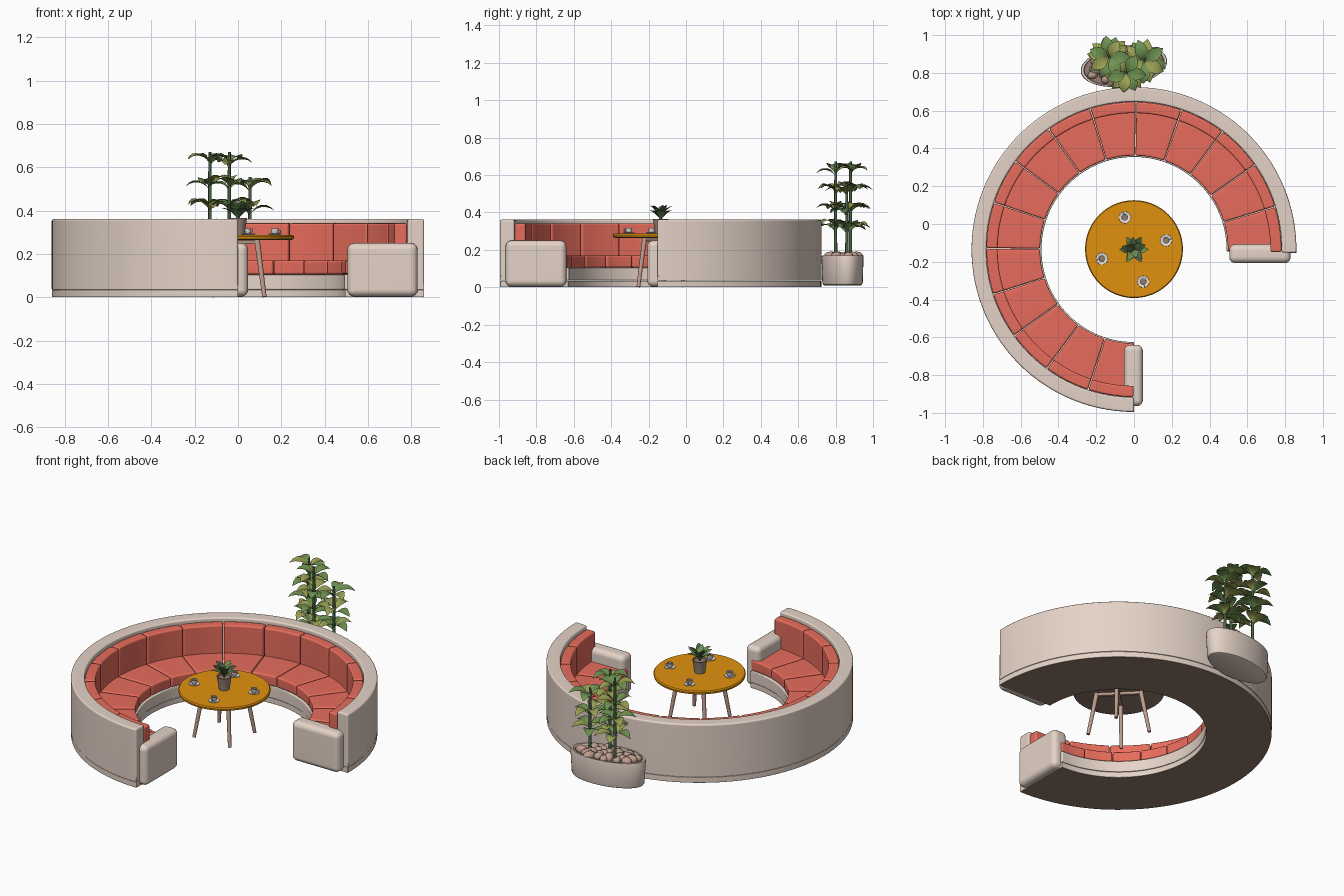
import bpy, bmesh, math, random
from mathutils import Matrix, Vector

random.seed(4)
if "Cube" in bpy.data.objects:
    bpy.data.objects.remove(bpy.data.objects["Cube"])

CY = -0.135                     # centre of the round sofa
START, SPAN, SEATS = -1.2, 271.2, 15


def material(name, r, g, b):
    m = bpy.data.materials.new(name)
    m.use_nodes = True
    m.diffuse_color = (r, g, b, 1)
    bsdf = m.node_tree.nodes["Principled BSDF"]
    bsdf.inputs["Base Color"].default_value = (r, g, b, 1)
    bsdf.inputs["Roughness"].default_value = 0.8
    return m


BEIGE = material("beige fabric", 0.78, 0.65, 0.57)
CORAL = material("coral fabric", 0.82, 0.155, 0.11)
AMBER = material("amber lacquer", 0.75, 0.285, 0.004)
BROWN = material("dark brown", 0.3, 0.2, 0.155)
WOOD = material("pale wood", 0.52, 0.34, 0.27)
CHINA = material("white china", 0.78, 0.75, 0.74)
CLAY = material("brown clay", 0.36, 0.26, 0.215)
GREEN = material("leaf green", 0.16, 0.29, 0.085)
OLIVE = material("leaf olive", 0.32, 0.36, 0.09)
STEM = material("stem green", 0.07, 0.13, 0.06)


def finish(bm, name, mats, loc=(0, 0, 0), rot=0, angle=35, weighted=False):
    """Turn a bmesh into a shaded object."""
    me = bpy.data.meshes.new(name)
    bm.to_mesh(me)
    bm.free()
    for m in mats:
        me.materials.append(m)
    me.shade_smooth()
    me.set_sharp_from_angle(angle=math.radians(angle))
    ob = bpy.data.objects.new(name, me)
    ob.location = loc
    ob.rotation_euler.z = rot
    bpy.context.collection.objects.link(ob)
    if weighted:
        ob.modifiers.new("Even shading", 'WEIGHTED_NORMAL').keep_sharp = True
    return ob


def round_edges(bm, width, segments=3):
    bmesh.ops.recalc_face_normals(bm, faces=bm.faces)
    sharp = [e for e in bm.edges if e.calc_face_angle(0) > 0.6]
    bmesh.ops.bevel(bm, geom=sharp, offset=width, segments=segments,
                    profile=0.5, affect='EDGES')


def arc_block(name, mats, r0, r1, z0, z1, a0, a1, steps, bevel, dark_base=False):
    """Rectangular section swept round the sofa centre."""
    bm = bmesh.new()
    rings = []
    for i in range(steps + 1):
        a = math.radians(a0 + (a1 - a0) * i / steps)
        rings.append([bm.verts.new((r * math.cos(a), r * math.sin(a), z))
                      for r, z in ((r0, z0), (r1, z0), (r1, z1), (r0, z1))])
    for p, q in zip(rings, rings[1:]):
        for k in range(4):
            n = (k + 1) % 4
            bm.faces.new((p[k], p[n], q[n], q[k]))
    bm.faces.new(rings[0])
    bm.faces.new(rings[-1])
    round_edges(bm, bevel)
    if dark_base:
        for f in bm.faces:
            f.material_index = int(f.normal.z < -0.9)
    return finish(bm, name, mats, (0, CY, 0), weighted=True)


def box(name, mat, size, loc, bevel, rot=0):
    bm = bmesh.new()
    bmesh.ops.create_cube(bm, size=1)
    bmesh.ops.scale(bm, vec=size, verts=bm.verts)
    round_edges(bm, bevel, 4)
    return finish(bm, name, [mat], loc, rot, weighted=True)


def lathe(name, mats, profile, loc=(0, 0, 0), sides=32, squash=1, rot=0, rule=None):
    """Revolve (radius, height) points about z."""
    bm = bmesh.new()
    vs = [bm.verts.new((r, 0, z)) for r, z in profile]
    es = [bm.edges.new(p) for p in zip(vs, vs[1:])]
    bmesh.ops.spin(bm, geom=vs + es, cent=(0, 0, 0), axis=(0, 0, 1),
                   angle=math.tau, steps=sides)
    bmesh.ops.remove_doubles(bm, verts=bm.verts, dist=0.0002)
    bmesh.ops.scale(bm, vec=(1, squash, 1), verts=bm.verts)
    bmesh.ops.recalc_face_normals(bm, faces=bm.faces)
    if rule:
        for f in bm.faces:
            f.material_index = int(rule(f))
    return finish(bm, name, mats, loc, rot)


def rod(bm, a, b, r0, r1, sides=10, mat=0):
    a, b = Vector(a), Vector(b)
    turn = (b - a).to_track_quat('Z', 'Y').to_matrix().to_4x4()
    before = set(bm.faces)
    bmesh.ops.create_cone(bm, cap_ends=True, segments=sides, radius1=r0, radius2=r1,
                          depth=(b - a).length,
                          matrix=Matrix.Translation((a + b) / 2) @ turn)
    for f in set(bm.faces) - before:
        f.material_index = mat


def leaf(bm, base, yaw, length, width, pitch, droop, mat):
    """Creased, arching leaf blade."""
    out = Vector((math.cos(yaw), math.sin(yaw), 0))
    side = Vector((-out.y, out.x, 0))
    p, rows = Vector(base), []
    shape = (0.06, 0.25, 0.75, 1, 0.9, 0.55, 0.03)
    for i, w in enumerate(shape):
        t = pitch - droop * i / (len(shape) - 1)
        half = w * width / 2
        lift = Vector((0, 0, half * 0.3))
        rows.append([bm.verts.new(v) for v in
                     (p - side * half + lift, p, p + side * half + lift)])
        p = p + (out * math.cos(t) + Vector((0, 0, math.sin(t)))) * length / (len(shape) - 1)
    for a, b in zip(rows, rows[1:]):
        for k in (0, 1):
            bm.faces.new((a[k], b[k], b[k + 1], a[k + 1])).material_index = mat


# Sofa: plinth, seat base and back wall
END = START + SPAN
arc_block("sofa_plinth", [BEIGE, BROWN], 0.494, 0.859, 0.001, 0.035, START, END, 90, 0.002, True)
arc_block("seat_base", [BEIGE], 0.49, 0.79, 0.036, 0.105, START, END, 90, 0.005)
arc_block("back_wall", [BEIGE], 0.782, 0.86, 0.0365, 0.362, START, END, 90, 0.01)
arc_block("wall_foot", [BEIGE], 0.8, 0.86, 0.0362, 0.06, START, END, 90, 0.002)

# Seat and back cushions
step = SPAN / SEATS
for i in range(SEATS):
    a, b = START + i * step + 0.18, START + (i + 1) * step - 0.18
    arc_block(f"seat_cushion_{i}", [CORAL], 0.497, 0.74, 0.106, 0.17, a, b, 6, 0.01)
    arc_block(f"back_cushion_{i}", [CORAL], 0.722, 0.781, 0.15, 0.342, a, b, 6, 0.01)

# Arm rests at the two open ends
box("left_arm", BEIGE, (0.325, 0.1, 0.247), (0.667, -0.157, 0.127), 0.032)
box("front_arm", BEIGE, (0.1, 0.325, 0.247), (-0.003, -0.802, 0.127), 0.032)

# Round table
lathe("table_top", [AMBER, BROWN],
      [(0, 0.264), (0.245, 0.264), (0.257, 0.269), (0.259, 0.28), (0.254, 0.287), (0, 0.287)],
      (0, CY + 0.002, 0), 64, rule=lambda f: f.normal.z < -0.9)
bm = bmesh.new()
for sx in (-1, 1):
    for sy in (-1, 1):
        rod(bm, (sx * 0.122, sy * 0.122, 0.002), (sx * 0.088, sy * 0.088, 0.264), 0.01, 0.013, 14)
finish(bm, "table_legs", [WOOD], (0, CY + 0.002, 0))
for k in (1, -1):
    box("table_crossbar", WOOD, (0.27, 0.018, 0.018), (0, CY + 0.002, 0.255), 0.002, k * math.pi / 4)

# Cups on saucers
for i in range(4):
    a = math.radians(106 + 90 * i)
    spot = (0.177 * math.cos(a), CY + 0.177 * math.sin(a), 0.287)
    lathe("saucer", [CHINA], [(0, 0), (0.018, 0), (0.032, 0.005), (0.031, 0.007),
                              (0.018, 0.003), (0, 0.003)], spot, 16)
    lathe("cup", [CHINA], [(0, 0.003), (0.011, 0.003), (0.017, 0.014), (0.018, 0.03),
                           (0.015, 0.03), (0.014, 0.023)], spot, 16)
    lathe("coffee", [BROWN], [(0, 0.024), (0.0145, 0.024)], spot, 16)
    bpy.ops.mesh.primitive_torus_add(major_segments=12, minor_segments=6, major_radius=0.008,
                                     minor_radius=0.002, rotation=(math.pi / 2, 0, a),
                                     location=(spot[0] + 0.02 * math.cos(a),
                                               spot[1] + 0.02 * math.sin(a), 0.304))
    handle = bpy.context.object
    handle.name = "cup_handle"
    handle.data.materials.append(CHINA)
    handle.data.shade_smooth()

# Small potted plant on the table
lathe("table_pot", [CLAY, BROWN],
      [(0, 0.287), (0.03, 0.287), (0.041, 0.36), (0.043, 0.366), (0.037, 0.366), (0.036, 0.355),
       (0, 0.355)], (0, CY, 0), 24, rule=lambda f: f.normal.z > 0.9 and f.calc_area() > 0.00008)
bm = bmesh.new()
for ring, (count, pitch, length) in enumerate(((6, 1.05, 0.1), (5, 1.3, 0.11), (3, 1.5, 0.1))):
    for k in range(count):
        leaf(bm, (0, 0, 0.355), math.tau * k / count + ring * 0.4, length, 0.042,
             pitch, 1.0, (k + ring) % 2)
finish(bm, "table_plant", [GREEN, STEM], (0, CY, 0), angle=60)

# Oval planter with soil and pebbles
PX, PY, TILT = -0.053, 0.837, math.radians(8)
lathe("planter", [BEIGE],
      [(0, 0.01), (0.2, 0.01), (0.215, 0.014), (0.223, 0.026), (0.231, 0.16), (0.228, 0.17),
       (0.215, 0.17), (0.21, 0.15)], (PX, PY, 0), 48, 0.47, TILT)
lathe("soil", [BROWN], [(0, 0.155), (0.213, 0.155)], (PX, PY, 0), 48, 0.47, TILT)
bm = bmesh.new()
for i in range(26):
    a, r = i * 2.4, math.sqrt((i + 0.5) / 26) * 0.18
    size = random.uniform(0.026, 0.036)
    place = Matrix.Translation((r * math.cos(a), r * math.sin(a) * 0.42, 0.164))
    bmesh.ops.create_icosphere(bm, subdivisions=2, radius=size, matrix=place @ Matrix.Rotation(
        a, 4, 'Z') @ Matrix.Diagonal((1.1, 0.85, 0.8, 1)))
finish(bm, "pebbles", [WOOD], (PX, PY, 0), TILT, 60)

# Three leafy plants in the planter
for i, (x, y, top) in enumerate(((-0.13, 0.88, 0.672), (-0.04, 0.8, 0.672), (0.055, 0.86, 0.555))):
    bm = bmesh.new()
    rod(bm, (0, 0, 0.15), (0, 0, top), 0.009, 0.007, 8, 2)
    z, tier = top - 0.065, 0
    while z > 0.24:
        for k in range(5):
            yaw = math.tau * k / 5 + tier * 0.65 + i + random.uniform(-0.25, 0.25)
            leaf(bm, (0, 0, z + random.uniform(-0.015, 0.015)), yaw,
                 random.uniform(0.115, 0.14), 0.068, 0.9, 1.75, (k + tier) % 2)
        z -= 0.1
        tier += 1
    finish(bm, f"tall_plant_{i}", [GREEN, OLIVE, STEM], (x, y, 0), angle=60)
